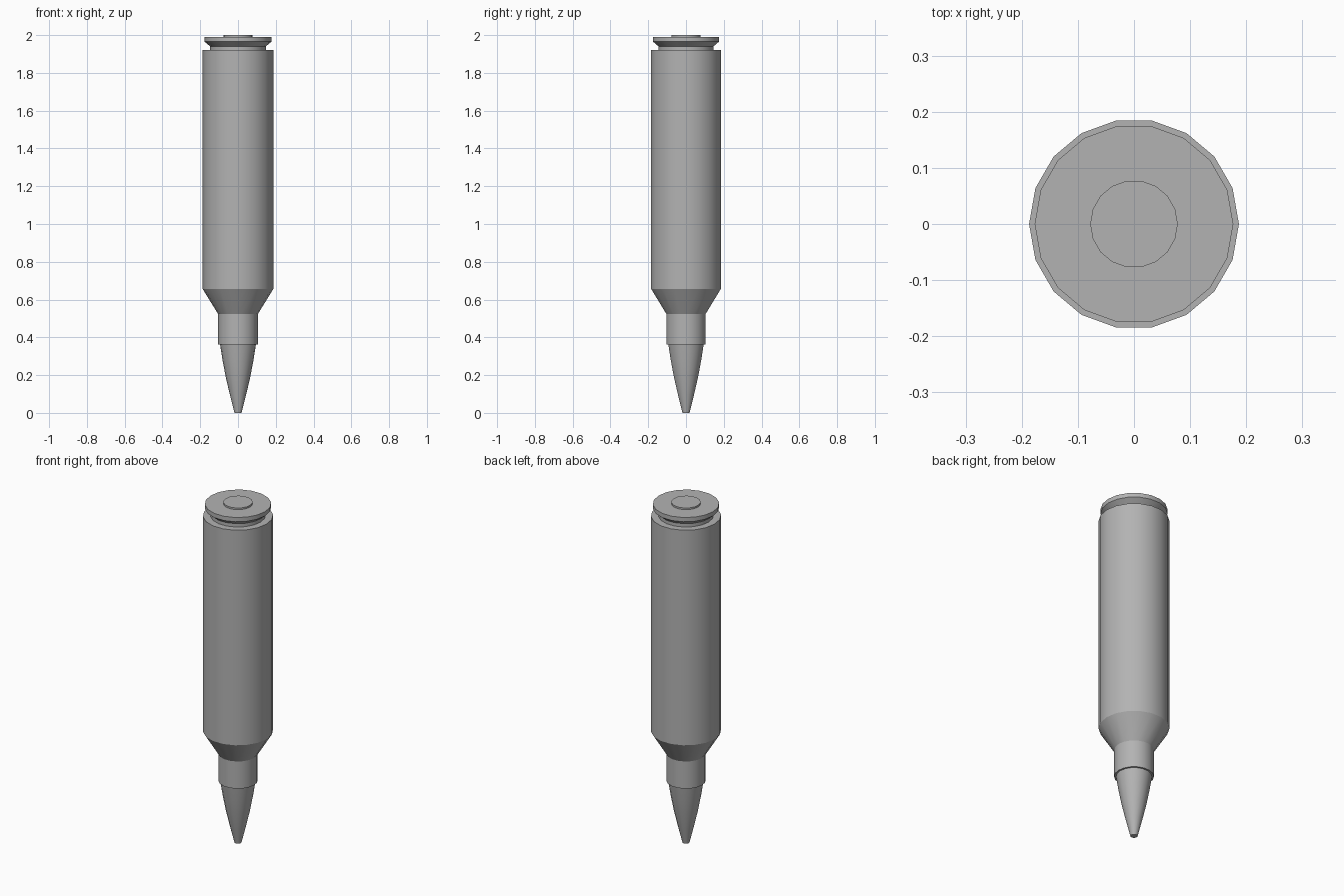
import bpy, bmesh, math

if "Cube" in bpy.data.objects:
    bpy.data.objects.remove(bpy.data.objects["Cube"])

SIDES = 18

# Dark grey metal
metal = bpy.data.materials.new("dark_metal")
metal.diffuse_color = (0.45, 0.45, 0.45, 1)
metal.use_nodes = True
metal.node_tree.nodes["Principled BSDF"].inputs["Base Color"].default_value = metal.diffuse_color


def lathe(name, profile):
    """Revolve (radius, z) points, listed bottom to top, and cap both ends."""
    bm = bmesh.new()
    rings = []
    for r, z in profile:
        rings.append([bm.verts.new((r * math.cos(math.tau * i / SIDES),
                                    r * math.sin(math.tau * i / SIDES), z))
                      for i in range(SIDES)])
    for low, high in zip(rings, rings[1:]):
        for i in range(SIDES):
            j = (i + 1) % SIDES
            bm.faces.new((low[i], low[j], high[j], high[i]))
    bm.faces.new(rings[0][::-1])
    bm.faces.new(rings[-1])
    mesh = bpy.data.meshes.new(name)
    bm.to_mesh(mesh)
    bm.free()
    mesh.materials.append(metal)
    obj = bpy.data.objects.new(name, mesh)
    bpy.context.collection.objects.link(obj)
    # Smooth round the sides, keep the profile steps sharp
    bpy.ops.object.select_all(action='DESELECT')
    bpy.context.view_layer.objects.active = obj
    obj.select_set(True)
    bpy.ops.object.shade_smooth_by_angle(angle=math.radians(30))
    return obj


# Pointed tip with a curved taper
lathe("pointed_tip", [(0.019, 0), (0.044, 0.1), (0.065, 0.19),
                      (0.082, 0.28), (0.095, 0.363)])

# Casing: neck, shoulder, body, groove and rim
lathe("casing", [(0.105, 0.363), (0.105, 0.523), (0.187, 0.656), (0.187, 1.92),
                 (0.147, 1.92), (0.147, 1.94), (0.177, 1.965), (0.177, 1.99)])

# Raised disc in the base
lathe("base_disc", [(0.078, 1.985), (0.078, 2.0)])
